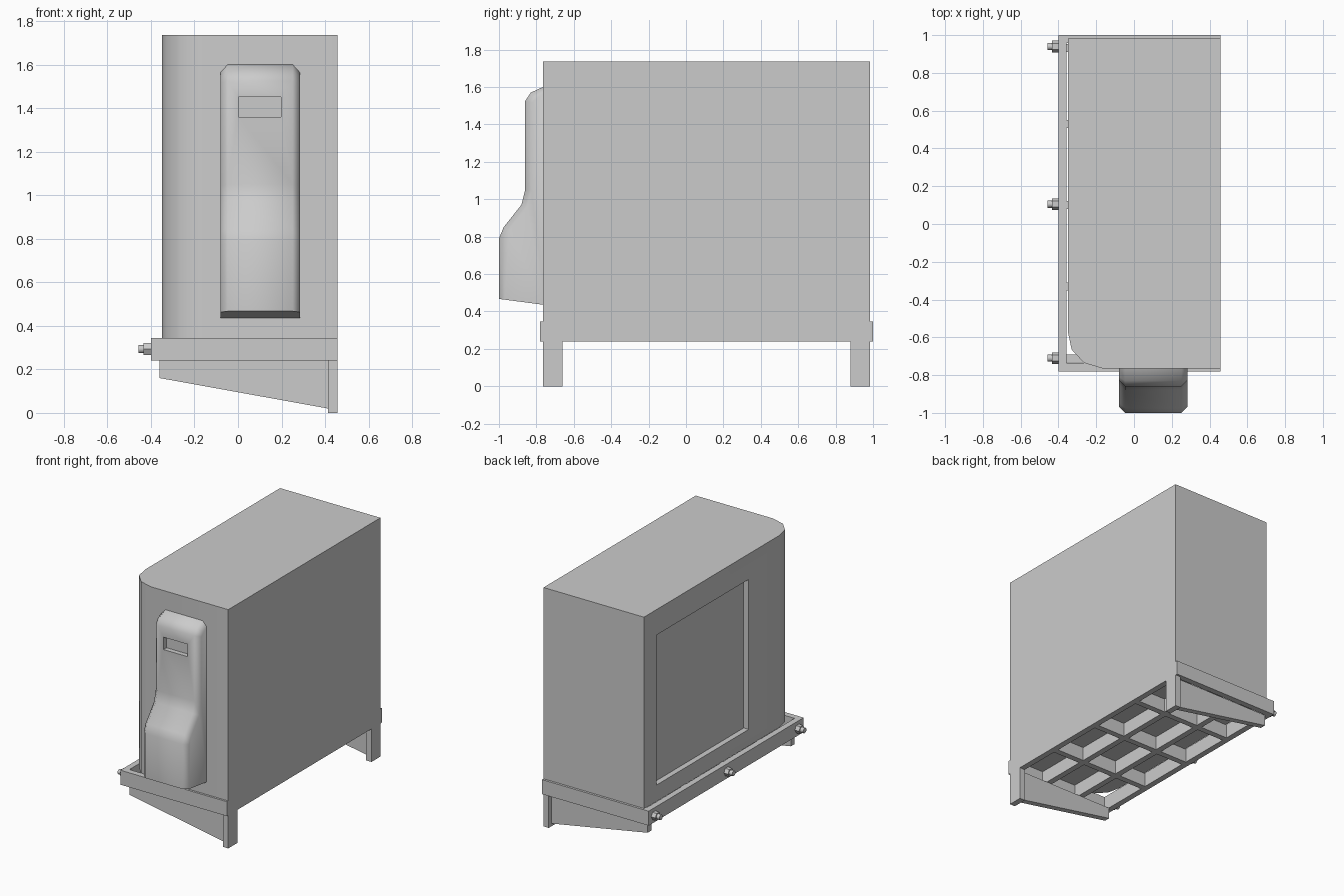
import bpy, bmesh, math
from mathutils import Matrix

if "Cube" in bpy.data.objects:
    bpy.data.objects.remove(bpy.data.objects["Cube"])


def finish(name, bm):
    bmesh.ops.recalc_face_normals(bm, faces=bm.faces)
    me = bpy.data.meshes.new(name)
    bm.to_mesh(me)
    bm.free()
    ob = bpy.data.objects.new(name, me)
    bpy.context.collection.objects.link(ob)
    return ob


def add_box(bm, x0, x1, y0, y1, z0, z1):
    m = Matrix.Translation(((x0 + x1) / 2, (y0 + y1) / 2, (z0 + z1) / 2))
    bmesh.ops.create_cube(bm, size=1, matrix=m @ Matrix.Diagonal((x1 - x0, y1 - y0, z1 - z0, 1)))


def box(name, *dims):
    bm = bmesh.new()
    add_box(bm, *dims)
    return finish(name, bm)


def add_prism(bm, points, offset):
    f = bm.faces.new([bm.verts.new(p) for p in points])
    ext = bmesh.ops.extrude_face_region(bm, geom=[f], use_keep_orig=True)
    vs = [g for g in ext['geom'] if isinstance(g, bmesh.types.BMVert)]
    bmesh.ops.translate(bm, vec=offset, verts=vs)


def activate(ob):
    bpy.ops.object.select_all(action='DESELECT')
    ob.select_set(True)
    bpy.context.view_layer.objects.active = ob


def cut(ob, *dims):
    cutter = box("cutter", *dims)
    cutter.hide_render = True
    mod = ob.modifiers.new("recess", 'BOOLEAN')
    mod.operation = 'DIFFERENCE'
    mod.solver = 'EXACT'
    mod.object = cutter
    activate(ob)
    bpy.ops.object.modifier_apply(modifier=mod.name)
    bpy.data.objects.remove(cutter)


def smooth(ob, deg):
    activate(ob)
    bpy.ops.object.shade_smooth_by_angle(angle=math.radians(deg))


# Cabinet with one rounded corner and a recessed side panel
outline = [(0.457, -0.765), (0.457, 0.983), (-0.35, 0.983), (-0.35, -0.57),
           (-0.33, -0.665), (-0.265, -0.735), (-0.165, -0.765)]
bm = bmesh.new()
add_prism(bm, [(x, y, 0.34) for x, y in outline], (0, 0, 1.395))
cabinet = finish("cabinet", bm)
cut(cabinet, -0.5, -0.31, -0.22, 0.84, 0.46, 1.55)
smooth(cabinet, 40)

# Front housing: stepped side profile with chamfered long edges
profile = [(-0.75, 1.605), (-0.765, 1.6), (-0.83, 1.57), (-0.86, 1.525), (-0.86, 1.05),
           (-0.88, 0.97), (-0.975, 0.85), (-1.0, 0.79), (-1.0, 0.467), (-0.75, 0.434)]
bm = bmesh.new()
add_prism(bm, [(-0.08, y, z) for y, z in profile], (0.364, 0, 0))
rim = []
for e in bm.edges:
    a, b = e.verts
    lengthwise = abs(a.co.x - b.co.x) < 1e-4
    touches_bottom = min(a.co.z, b.co.z) < 0.44
    if lengthwise and not touches_bottom:
        rim.append(e)
bmesh.ops.bevel(bm, geom=rim, offset=0.033, segments=1, affect='EDGES', profile=0.5)
housing = finish("front_housing", bm)
cut(housing, 0.003, 0.198, -1.0, -0.825, 1.36, 1.45)
smooth(housing, 50)

# Base frame: outer rails with a grid of crossbars
Z0, Z1, T = 0.24, 0.345, 0.043
box("left_rail", -0.4, -0.4 + T, -0.78, 1.0, Z0, Z1)
box("right_rail", 0.457 - T, 0.457, -0.78 + T, 1.0 - T, Z0, Z1)
box("front_rail", -0.4 + T, 0.457, -0.78, -0.78 + T, Z0, Z1)
box("back_rail", -0.4 + T, 0.457, 1.0 - T, 1.0, Z0, Z1)
for i, y in enumerate((-0.33, 0.1, 0.53)):
    box(f"crossbar_{i}", -0.36, 0.42, y - T / 2, y + T / 2, Z0, 0.342)
for i, x in enumerate((-0.115, 0.17)):
    box(f"long_bar_{i}", x - T / 2, x + T / 2, -0.74, 0.96, Z0, 0.341)

# Support brackets: post plate and tapered web at each end
for side, y in (("front", -0.7125), ("back", 0.9325)):
    box(f"{side}_post", 0.414, 0.457, y - 0.0525, y + 0.0525, 0, Z0)
    bm = bmesh.new()
    web = [(-0.36, Z0), (-0.36, 0.16), (0.414, 0.02), (0.414, Z0)]
    add_prism(bm, [(x, y - T / 2, z) for x, z in web], (0, T, 0))
    finish(f"{side}_bracket_web", bm)

# Wall bolts: hexagonal nut and round stud
for i, y in enumerate((-0.71, 0.105, 0.94)):
    bm = bmesh.new()
    for r, sides, x0, x1 in ((0.031, 6, -0.433, -0.398), (0.019, 12, -0.458, -0.43)):
        m = Matrix.Translation(((x0 + x1) / 2, y, 0.293)) @ Matrix.Rotation(math.pi / 2, 4, 'Y')
        bmesh.ops.create_cone(bm, cap_ends=True, segments=sides, radius1=r, radius2=r,
                              depth=x1 - x0, matrix=m)
    smooth(finish(f"bolt_{i}", bm), 40)
